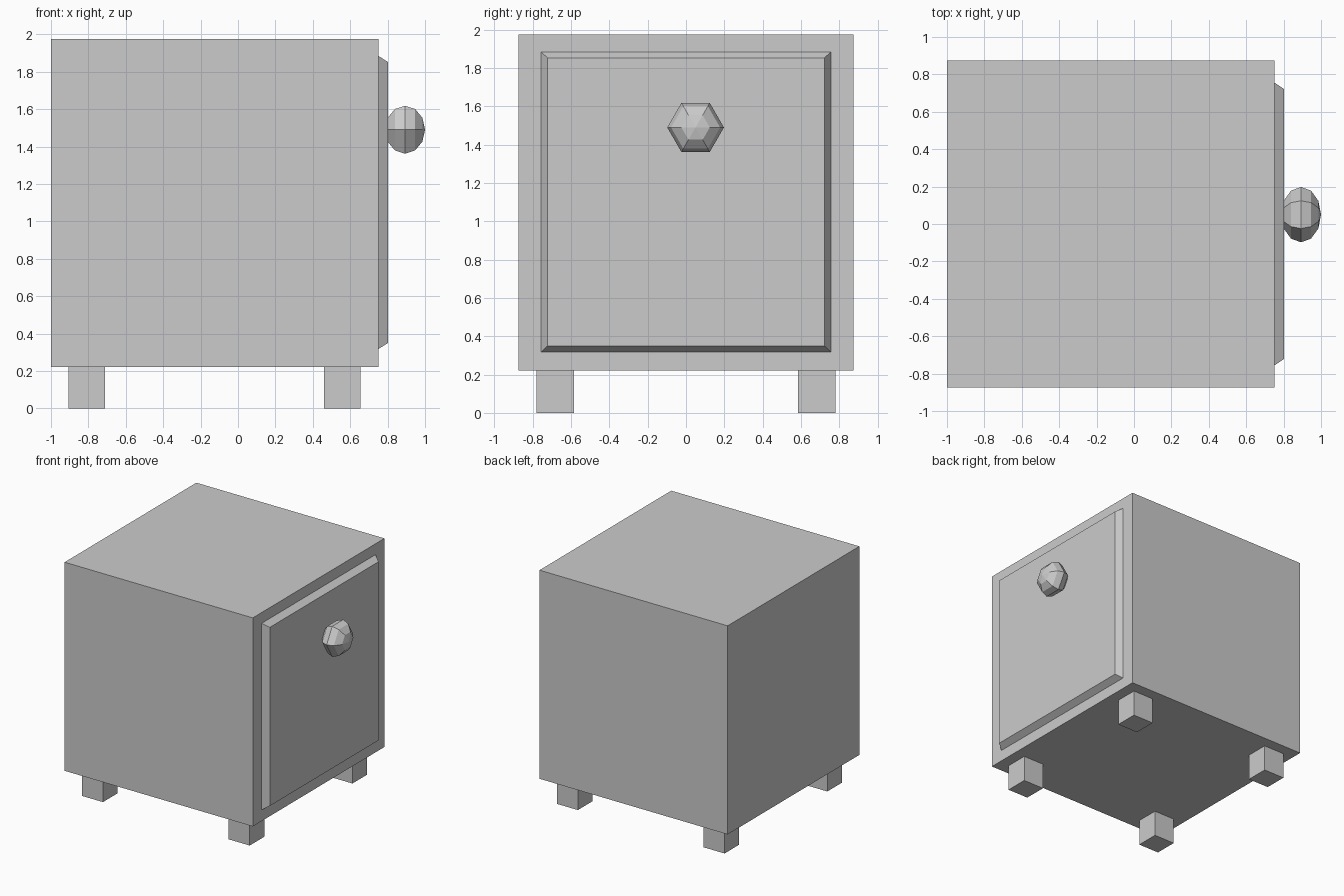
import bpy, bmesh
from math import radians
from mathutils import Matrix

if "Cube" in bpy.data.objects:
    bpy.data.objects.remove(bpy.data.objects["Cube"])

CX = -0.125            # cabinet centre in x
Z0, Z1 = 0.222, 1.976  # cabinet bottom and top


def add_object(name, bm):
    bmesh.ops.recalc_face_normals(bm, faces=bm.faces)
    mesh = bpy.data.meshes.new(name)
    bm.to_mesh(mesh)
    bm.free()
    obj = bpy.data.objects.new(name, mesh)
    bpy.context.collection.objects.link(obj)
    return obj


def cube(size, centre):
    bm = bmesh.new()
    bmesh.ops.create_cube(bm, size=1, matrix=Matrix.Translation(centre) @ Matrix.Diagonal((*size, 1)))
    return bm


# Cabinet body
add_object("cabinet_body", cube((1.75, 1.75, Z1 - Z0), (CX, 0, (Z0 + Z1) / 2)))

# Four short square legs
for x_name, sx in (("left", -1), ("right", 1)):
    for y_name, sy in (("front", -1), ("back", 1)):
        add_object(f"{y_name}_{x_name}_leg",
                   cube((0.195, 0.195, Z0), (CX + sx * 0.6825, sy * 0.6825, Z0 / 2)))

# Raised door panel, its outer face drawn in for the sloped border
door_z = 1.101
bm = cube((0.052, 1.512, 1.568), (0.776, 0, door_z))
outer = [v for v in bm.verts if v.co.x > 0.776]
for v in outer:
    v.co.y *= 0.722 / 0.756
    v.co.z = door_z + (v.co.z - door_z) * 0.751 / 0.784
add_object("door_panel", bm)

# Six-sided knob, poles along x
bm = bmesh.new()
bmesh.ops.create_uvsphere(
    bm, u_segments=6, v_segments=6, radius=1,
    matrix=Matrix.Translation((0.893, 0.05, 1.49))
    @ Matrix.Diagonal((0.107, 0.148, 0.148, 1))
    @ Matrix.Rotation(radians(90), 4, 'Y'))
add_object("door_knob", bm)
